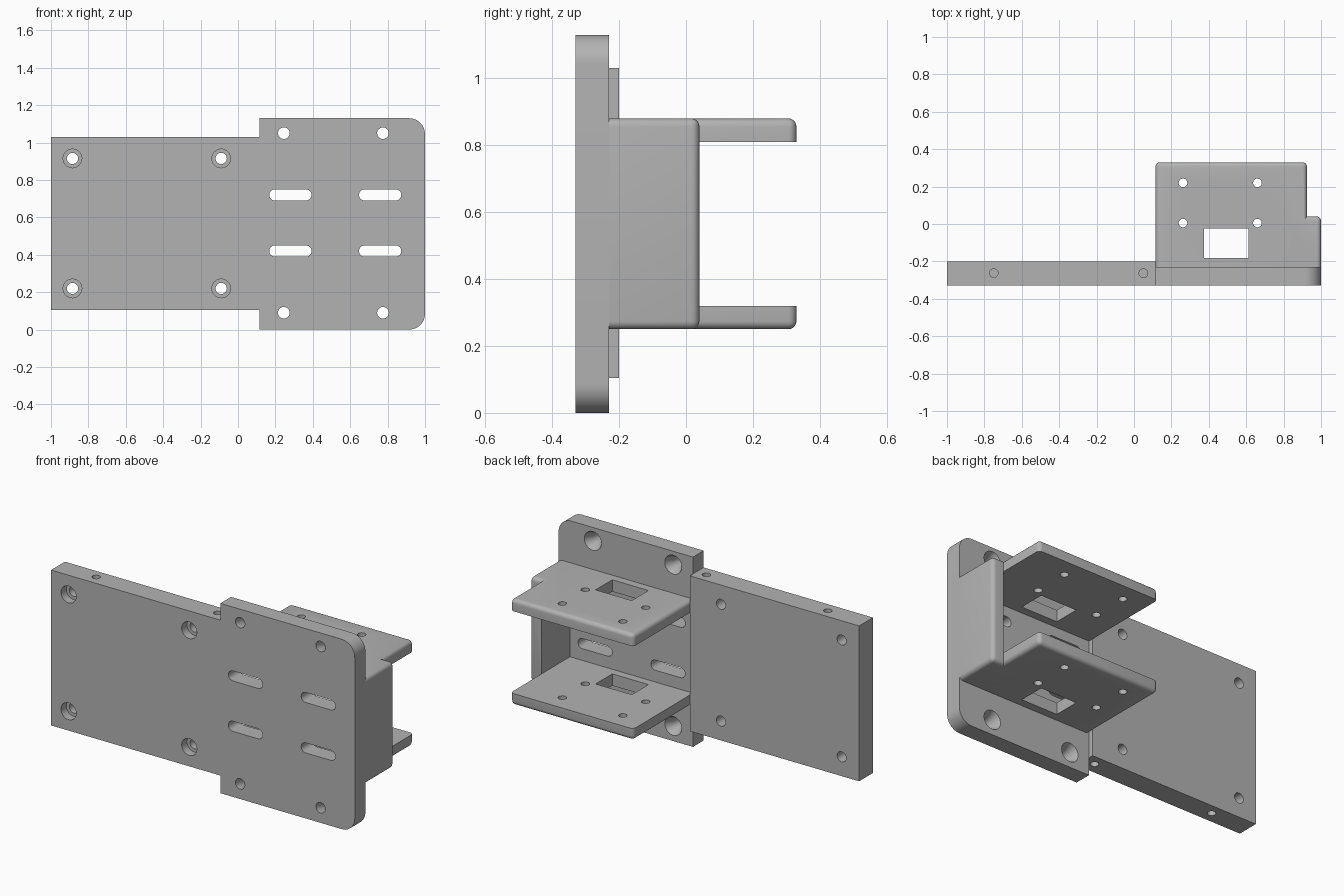
import bpy, bmesh, math
from mathutils import Matrix, Vector

cube = bpy.data.objects.get("Cube")
if cube:
    bpy.data.objects.remove(cube, do_unlink=True)

grey = bpy.data.materials.new("plain grey")
grey.use_nodes = True
GREY = (0.45, 0.45, 0.45, 1)
grey.diffuse_color = GREY
grey.node_tree.nodes["Principled BSDF"].inputs["Base Color"].default_value = GREY

# local frames: outline in two axes, extruded or revolved along the third
ALONG_Y = Matrix(((1, 0, 0), (0, 0, 1), (0, 1, 0))).to_4x4()
ALONG_Z = Matrix.Identity(4)


def prism(bm, outline, lo, hi, frame=ALONG_Z):
    """Extrude a 2D outline between two heights along the frame axis."""
    bottom = [bm.verts.new(frame @ Vector((u, v, lo))) for u, v in outline]
    top = [bm.verts.new(frame @ Vector((u, v, hi))) for u, v in outline]
    n = len(outline)
    bm.faces.new(bottom)
    bm.faces.new(top)
    for i in range(n):
        j = (i + 1) % n
        bm.faces.new((bottom[i], bottom[j], top[j], top[i]))


def box(bm, x0, x1, y0, y1, z0, z1):
    prism(bm, [(x0, y0), (x1, y0), (x1, y1), (x0, y1)], z0, z1)


def arc(u, v, r, start, end, steps=12):
    angles = [math.radians(start + (end - start) * i / steps) for i in range(steps + 1)]
    return [(u + r * math.cos(a), v + r * math.sin(a)) for a in angles]


def drill(bm, u, v, profile, frame=ALONG_Z, sides=32):
    """Revolved hole cutter; profile is a list of (radius, height)."""
    rings = []
    for r, h in profile:
        ring = [(u + r * math.cos(math.tau * i / sides), v + r * math.sin(math.tau * i / sides))
                for i in range(sides)]
        rings.append([bm.verts.new(frame @ Vector((a, b, h))) for a, b in ring])
    bm.faces.new(rings[0])
    bm.faces.new(rings[-1])
    for a, b in zip(rings, rings[1:]):
        for i in range(sides):
            j = (i + 1) % sides
            bm.faces.new((a[i], a[j], b[j], b[i]))


def to_object(name, bm):
    bmesh.ops.recalc_face_normals(bm, faces=bm.faces)
    mesh = bpy.data.meshes.new(name)
    bm.to_mesh(mesh)
    bm.free()
    mesh.materials.append(grey)
    obj = bpy.data.objects.new(name, mesh)
    bpy.context.collection.objects.link(obj)
    return obj


def finish(name, body, cuts):
    """Subtract the cutters from the body and smooth the round surfaces."""
    obj, cutter = to_object(name, body), to_object(name + "_cutter", cuts)
    cutter.hide_render = True
    mod = obj.modifiers.new("cut", "BOOLEAN")
    mod.operation, mod.solver, mod.object = "DIFFERENCE", "EXACT", cutter
    bpy.ops.object.select_all(action="DESELECT")
    obj.select_set(True)
    bpy.context.view_layer.objects.active = obj
    bpy.ops.object.modifier_apply(modifier="cut")
    bpy.data.objects.remove(cutter, do_unlink=True)
    bpy.ops.object.shade_smooth_by_angle(angle=math.radians(30))


SEAM = 0.115
FRONT, BACK = -0.33, -0.23

# wide plate: counterbored screw holes and blind holes in both long edges
body, cuts = bmesh.new(), bmesh.new()
box(body, -1, SEAM, FRONT, -0.2, 0.105, 1.03)
for x in (-0.885, -0.09):
    for z in (0.22, 0.915):
        drill(cuts, x, z, [(0.05, FRONT - 0.05), (0.05, FRONT + 0.05),
                           (0.03, FRONT + 0.05), (0.03, -0.15)], ALONG_Y)
for x in (-0.75, 0.05):
    drill(cuts, x, -0.263, [(0.023, 0.05), (0.023, 0.3)])
    drill(cuts, x, -0.263, [(0.023, 0.83), (0.023, 1.08)])
finish("wide_plate", body, cuts)

# mounting plate: two rounded corners, countersunk holes, four slots
body, cuts = bmesh.new(), bmesh.new()
R = 0.085
outline = [(SEAM, 0)] + arc(1 - R, R, R, -90, 0) + arc(1 - R, 1.13 - R, R, 0, 90) + [(SEAM, 1.13)]
prism(body, outline, FRONT, BACK, ALONG_Y)
for x in (0.245, 0.775):
    for z in (0.09, 1.05):
        drill(cuts, x, z, [(0.031, FRONT - 0.05), (0.031, BACK - 0.05),
                           (0.056, BACK), (0.056, BACK + 0.05)], ALONG_Y)
for x in (0.28, 0.76):
    for z in (0.42, 0.72):
        slot = arc(x + 0.083, z, 0.03, -90, 90) + arc(x - 0.083, z, 0.03, 90, 270)
        prism(cuts, slot, FRONT - 0.05, BACK + 0.05, ALONG_Y)
finish("mounting_plate", body, cuts)

# bracket: stepped block with rounded outer edges, hollowed into two shelves and a side wall
body, cuts = bmesh.new(), bmesh.new()
STEP_X, STEP_Y = 0.925, 0.04
prism(body, [(SEAM, BACK), (1, BACK), (1, STEP_Y), (STEP_X, STEP_Y), (STEP_X, 0.33), (SEAM, 0.33)],
      0.25, 0.88)
bmesh.ops.recalc_face_normals(body, faces=body.faces)
outer = [e for e in body.edges
         if any(v.co.y > BACK + 0.01 for v in e.verts) and e.is_convex]
bmesh.ops.bevel(body, geom=outer, offset=0.024, segments=5, profile=0.5, affect="EDGES")
box(cuts, 0, STEP_X, BACK - 0.1, 0.5, 0.32, 0.81)
for z0, z1 in ((0.2, 0.3201), (0.8099, 0.95)):
    z0, z1 = (z0, 0.319) if z0 < 0.5 else (0.811, z1)
finish("bracket", body, cuts)

# shelf openings: a cable window and four screw holes through both shelves
bracket = bpy.data.objects["bracket"]
cuts = bmesh.new()
box(cuts, 0.375, 0.613, -0.182, -0.025, 0.1, 1)
for x in (0.262, 0.66):
    for y in (0.005, 0.22):
        drill(cuts, x, y, [(0.023, 0.1), (0.023, 1)])
body = bmesh.new()
body.from_mesh(bracket.data)
bpy.data.objects.remove(bracket, do_unlink=True)
finish("shelf_bracket", body, cuts)
